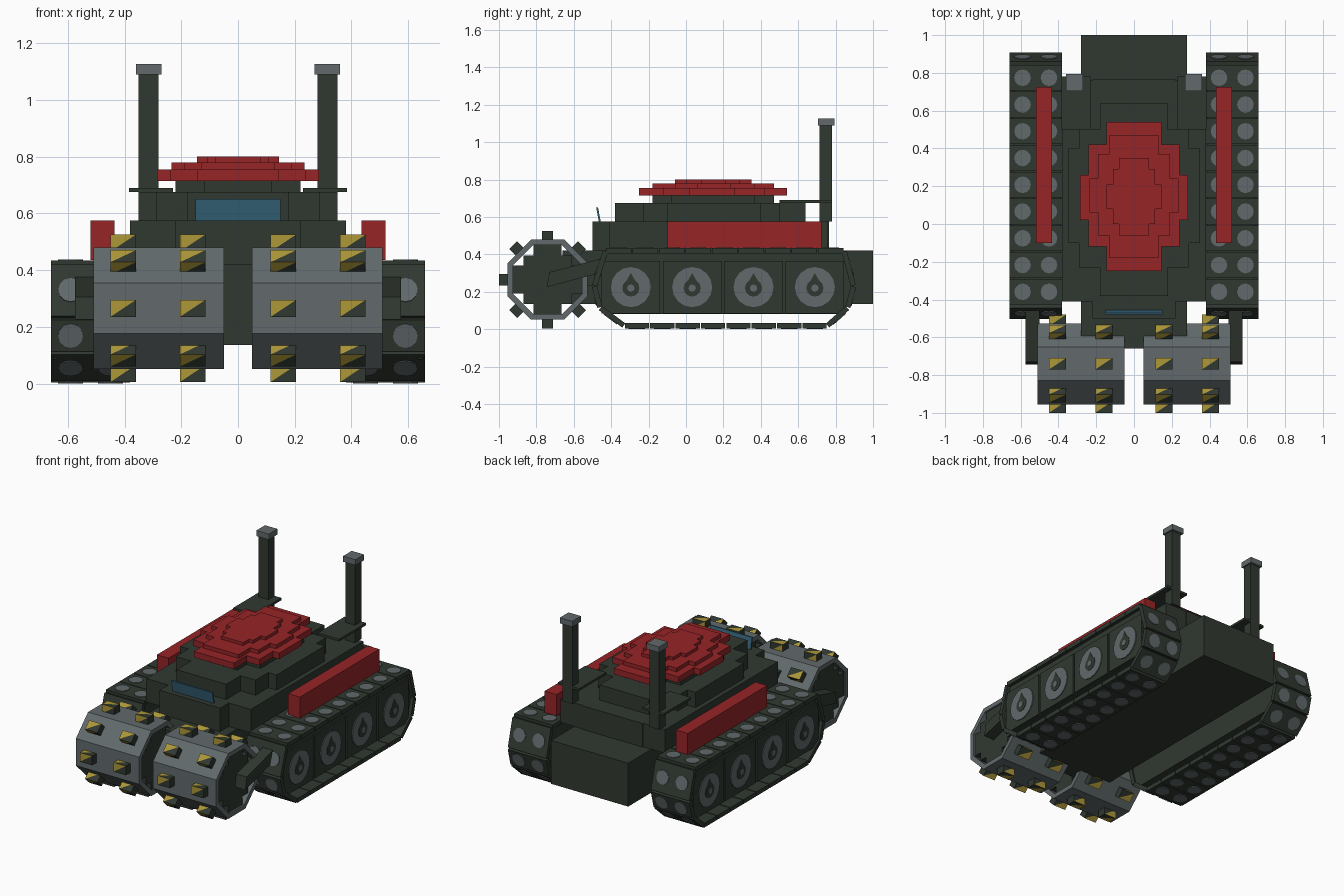
import bpy, bmesh, math
from mathutils import Matrix, Vector

if "Cube" in bpy.data.objects:
    bpy.data.objects.remove(bpy.data.objects["Cube"])


def material(name, rgb):
    m = bpy.data.materials.new(name)
    m.diffuse_color = (*rgb, 1)
    m.use_nodes = True
    m.node_tree.nodes["Principled BSDF"].inputs["Base Color"].default_value = m.diffuse_color
    return m


DARK = material("dark_green_steel", (0.030, 0.040, 0.030))
GREY = material("grey_steel", (0.122, 0.144, 0.150))
RED = material("red_paint", (0.31, 0.018, 0.020))
YELLOW = material("hazard_yellow", (0.42, 0.31, 0.04))
GLASS = material("blue_glass", (0.038, 0.13, 0.20))


def finish(name, bm, mats, mirror=False):
    bmesh.ops.recalc_face_normals(bm, faces=bm.faces)
    mesh = bpy.data.meshes.new(name)
    bm.to_mesh(mesh)
    bm.free()
    for m in mats:
        mesh.materials.append(m)
    ob = bpy.data.objects.new(name, mesh)
    bpy.context.collection.objects.link(ob)
    if mirror:
        ob.modifiers.new("mirror", 'MIRROR')
    return ob


def prism(bm, pts, lo, hi, axis='z', mat=0, frame=None):
    """Closed outline swept from lo to hi; axis x takes (y, z) points, axis z takes (x, y)."""
    def place(p, h):
        v = Vector((h, *p)) if axis == 'x' else Vector((*p, h))
        return frame @ v if frame else v
    a = [bm.verts.new(place(p, lo)) for p in pts]
    b = [bm.verts.new(place(p, hi)) for p in pts]
    n = len(pts)
    faces = [bm.faces.new(a[::-1]), bm.faces.new(b)]
    faces += [bm.faces.new((a[i], a[(i + 1) % n], b[(i + 1) % n], b[i])) for i in range(n)]
    for f in faces:
        f.material_index = mat


def rect(x0, x1, y0, y1):
    return [(x0, y0), (x1, y0), (x1, y1), (x0, y1)]


def ngon(cx, cy, r, n, turn=0.0):
    return [(cx + r * math.cos(turn + i * math.tau / n),
             cy + r * math.sin(turn + i * math.tau / n)) for i in range(n)]


def stepped(rows):
    """Symmetric stepped outline from (half width, y min, y max), narrowest first."""
    front, back = [], []
    for i, (w, y0, y1) in enumerate(rows):
        if i:
            front.append((rows[i - 1][0], y0))
            back.append((rows[i - 1][0], y1))
        front.append((w, y0))
        back.append((w, y1))
    right = front + back[::-1]
    return right + [(-x, y) for x, y in right[::-1]]


def block(name, pts, lo, hi, mat, axis='z', mirror=False):
    bm = bmesh.new()
    prism(bm, pts, lo, hi, axis)
    return finish(name, bm, [mat], mirror)


# Hull and stepped superstructure
block("hull", rect(-0.28, 0.28, -0.66, 1.0), 0.135, 0.42, DARK)
block("lower_deck", stepped([(0.22, -0.5, 0.765), (0.38, -0.41, 0.76)]), 0.42, 0.575, DARK)
block("upper_deck", stepped([(0.18, -0.38, 0.64), (0.29, -0.23, 0.5), (0.35, -0.1, 0.4)]),
      0.575, 0.675, DARK)
block("roof_base", stepped([(0.12, -0.18, 0.47), (0.22, -0.08, 0.37)]), 0.675, 0.715, DARK)
block("roof_lower", stepped([(0.145, -0.25, 0.54), (0.24, -0.12, 0.42), (0.285, 0.02, 0.26)]),
      0.715, 0.755, RED)
block("roof_middle", stepped([(0.13, -0.18, 0.47), (0.19, -0.06, 0.37), (0.235, 0.06, 0.24)]),
      0.755, 0.78, RED)
block("roof_top", stepped([(0.08, -0.06, 0.35), (0.11, 0.0, 0.29), (0.145, 0.08, 0.21)]),
      0.78, 0.8, RED)

# Leaning windscreen
block("windscreen", [(-0.465, 0.57), (-0.455, 0.57), (-0.47, 0.65), (-0.48, 0.65)],
      -0.15, 0.15, GLASS, 'x')

# Exhausts, their brackets and the side boxes
block("exhaust_pipe", rect(0.28, 0.35, 0.715, 0.78), 0.575, 1.09, DARK, mirror=True)
block("exhaust_cap", rect(0.27, 0.36, 0.705, 0.795), 1.09, 1.127, GREY, mirror=True)
block("exhaust_bracket", rect(0.23, 0.385, 0.5, 0.78), 0.675, 0.69, DARK, mirror=True)
block("side_box", rect(0.435, 0.52, -0.1, 0.725), 0.435, 0.575, RED, mirror=True)

# Track frame with four raised panels
bm = bmesh.new()
prism(bm, [(-0.41, 0.08), (0.82, 0.08), (0.88, 0.14), (0.89, 0.23), (0.835, 0.405),
           (-0.42, 0.405), (-0.475, 0.23), (-0.465, 0.14)], 0.39, 0.638, 'x')
wheel_y = [-0.295 + 0.328 * i for i in range(4)]
for y in wheel_y:
    prism(bm, rect(y - 0.157, y + 0.157, 0.085, 0.365), 0.638, 0.648, 'x')
finish("track_frame", bm, [DARK], True)

# Wheels with a dark drop-shaped hub
bm = bmesh.new()
for y in wheel_y:
    prism(bm, ngon(y, 0.225, 0.107, 16), 0.648, 0.654, 'x', 0)
    hub = ngon(y, 0.22, 0.046, 12, math.pi / 2)
    hub[0] = (y, 0.30)
    prism(bm, hub, 0.654, 0.657, 'x', 1)
    prism(bm, ngon(y, 0.22, 0.02, 8), 0.657, 0.66, 'x', 0)
finish("wheels", bm, [GREY, DARK], True)

# Track belt: plates following a loop, each with two round pads
bm = bmesh.new()
loop = [(-0.33, 0.018, 8), (0.755, 0.018, 1), (0.865, 0.115, 1), (0.895, 0.23, 1),
        (0.845, 0.42, 9), (-0.43, 0.42, 1), (-0.49, 0.23, 1), (-0.46, 0.115, 1)]
for i, (y0, z0, count) in enumerate(loop):
    y1, z1, _ = loop[(i + 1) % len(loop)]
    t = Vector((0, y1 - y0, z1 - z0))
    step = t.length / count
    t.normalize()
    n = Vector((0, t.z, -t.y))
    for k in range(count):
        c = Vector((0.52, y0, z0)) + t * step * (k + 0.5)
        frame = Matrix.Translation(c) @ Matrix(((1, 0, 0), (0, t.y, n.y), (0, t.z, n.z))).to_4x4()
        half = step * 0.48
        prism(bm, rect(-0.14, 0.14, -half, half), -0.014, 0.014, 'z', 0, frame)
        for x in (-0.07, 0.07):
            prism(bm, ngon(x, 0, 0.044, 12), 0.014, 0.018, 'z', 1, frame)
finish("track_belt", bm, [DARK, GREY], True)

# Front drums: octagonal shell around a stepped core
CY, CZ = -0.74, 0.265
bm = bmesh.new()
rings = []
for r, x in ((0.232, 0.05), (0.232, 0.51), (0.2, 0.51), (0.2, 0.05)):
    rings.append([bm.verts.new((x, *p)) for p in ngon(CY, CZ, r, 8, math.pi / 8)])
for a in range(4):
    p, q = rings[a], rings[(a + 1) % 4]
    for i in range(8):
        j = (i + 1) % 8
        bm.faces.new((p[i], p[j], q[j], q[i]))
finish("drum_shell", bm, [GREY], True)
core = [(CY + x, CZ + y) for x, y in
        stepped([(0.075, -0.184, 0.184), (0.13, -0.13, 0.13), (0.184, -0.075, 0.075)])]
block("drum_core", core, 0.06, 0.50, DARK, 'x', True)

# Drum teeth with diagonal hazard paint
bm = bmesh.new()
for cx in (-0.405, -0.16, 0.16, 0.405):
    for k in range(8):
        a = k * math.pi / 4
        rad = Vector((0, math.cos(a), math.sin(a)))
        tan = Vector((0, -math.sin(a), math.cos(a)))
        v = {(x, t, r): bm.verts.new(Vector((cx + x * 0.045, CY, CZ)) + tan * t * 0.03
                                     + rad * (0.26 if r else 0.2))
             for x in (-1, 1) for t in (-1, 1) for r in (0, 1)}

        def split(p, q, s, u):
            """Quad p q s u cut along q-u, with the half at p painted."""
            bm.faces.new((v[p], v[q], v[u])).material_index = 1
            bm.faces.new((v[q], v[s], v[u]))
        split((-1, -1, 1), (1, -1, 1), (1, 1, 1), (-1, 1, 1))
        split((-1, 1, 1), (1, 1, 1), (1, 1, 0), (-1, 1, 0))
        split((-1, -1, 0), (1, -1, 0), (1, -1, 1), (-1, -1, 1))
        for x in (-1, 1):
            bm.faces.new([v[x, t, r] for t, r in ((-1, 0), (1, 0), (1, 1), (-1, 1))])
        bm.faces.new([v[x, t, 0] for x, t in ((-1, -1), (1, -1), (1, 1), (-1, 1))])
finish("drum_teeth", bm, [DARK, YELLOW])

# Arms carrying the drums
block("drum_arm", [(-0.745, 0.225), (-0.33, 0.335), (-0.31, 0.415), (-0.73, 0.305)],
      0.50, 0.575, DARK, 'x', True)
